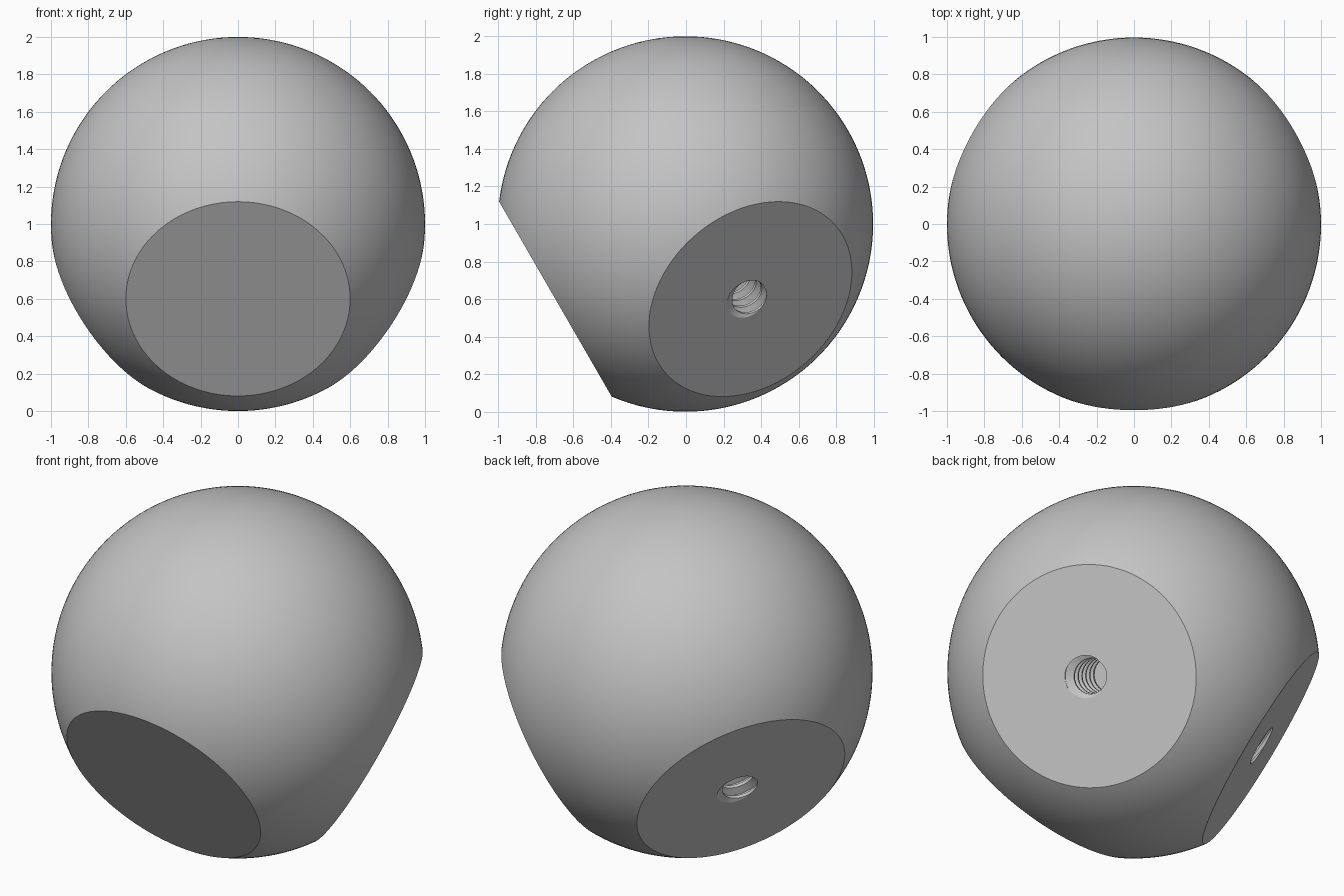
import bpy, bmesh
from math import sin, cos, pi, radians
from mathutils import Vector, Matrix

cube = bpy.data.objects.get("Cube")
if cube:
    bpy.data.objects.remove(cube, do_unlink=True)

CENTRE = Vector((0, -0.003, 1))
FLAT_DIST = 0.8            # distance of each flat from the ball centre
MAJOR, MINOR = 0.138, 0.096
PITCH, DEPTH, STEPS = 0.07, 0.4, 48


def flat_frame(azimuth):
    """Frame on a flat: x right, y up, z outward."""
    a = radians(azimuth)
    normal = Vector((cos(a) * cos(pi / 6), sin(a) * cos(pi / 6), -sin(pi / 6)))
    right = Vector((-sin(a), cos(a), 0))
    up = normal.cross(right)
    frame = Matrix((right, up, normal)).transposed().to_4x4()
    frame.translation = CENTRE + normal * FLAT_DIST
    return frame


def slice_and_fill(bm, point, normal):
    """Remove everything beyond a plane and close the opening."""
    geom = bm.verts[:] + bm.edges[:] + bm.faces[:]
    bmesh.ops.bisect_plane(bm, geom=geom, dist=1e-6, plane_co=point,
                           plane_no=normal, clear_outer=True)
    rim = [e for e in bm.edges if e.is_boundary
           and all(abs((v.co - point).dot(normal)) < 1e-4 for v in e.verts)]
    bmesh.ops.contextual_create(bm, geom=rim)


def make_object(name, bm):
    bmesh.ops.recalc_face_normals(bm, faces=bm.faces[:])
    mesh = bpy.data.meshes.new(name)
    bm.to_mesh(mesh)
    bm.free()
    obj = bpy.data.objects.new(name, mesh)
    bpy.context.collection.objects.link(obj)
    return obj


def threaded_plug(frame):
    """Right-handed threaded rod used to cut a tapped blind hole."""
    bm = bmesh.new()
    profile = [(-0.06, MAJOR), (0.06, MAJOR), (0.38, MINOR), (0.62, MINOR)]
    rows = []
    for i in range(-4 * STEPS, int(DEPTH / PITCH + 3) * STEPS):
        turn = i / STEPS
        angle = pi - 2 * pi * turn
        rows.append([bm.verts.new((r * cos(angle), r * sin(angle), -PITCH * (turn + t)))
                     for t, r in profile])
    # Each ribbon closes onto the start of the next turn
    for i in range(len(rows) - STEPS - 1):
        a = rows[i] + [rows[i + STEPS][0]]
        b = rows[i + 1] + [rows[i + STEPS + 1][0]]
        for j in range(len(profile)):
            bm.faces.new((a[j], b[j], b[j + 1], a[j + 1]))
    slice_and_fill(bm, Vector((0, 0, 0.1)), Vector((0, 0, 1)))
    slice_and_fill(bm, Vector((0, 0, -DEPTH)), Vector((0, 0, -1)))
    bm.transform(frame)
    return make_object("thread_cutter", bm)


# Ball with three flats facing down and outward
frames = [flat_frame(az) for az in (-90, 30, 150)]
bm = bmesh.new()
bmesh.ops.create_uvsphere(bm, u_segments=144, v_segments=72, radius=1,
                          matrix=Matrix.Translation(CENTRE))
for frame in frames:
    slice_and_fill(bm, frame.translation, frame.col[2].to_3d())
ball = make_object("ball_knob", bm)

# Tapped hole in the middle of each flat
bpy.context.view_layer.objects.active = ball
ball.select_set(True)
for frame in frames:
    plug = threaded_plug(frame)
    plug.hide_render = True
    cut = ball.modifiers.new("tapped_hole", 'BOOLEAN')
    cut.operation, cut.solver, cut.object = 'DIFFERENCE', 'EXACT', plug
    bpy.ops.object.modifier_apply(modifier=cut.name)
    bpy.data.objects.remove(plug, do_unlink=True)

# Plain grey finish
grey = bpy.data.materials.new("grey")
grey.use_nodes = True
colour = (0.55, 0.55, 0.55, 1)
grey.diffuse_color = colour
grey.node_tree.nodes["Principled BSDF"].inputs["Base Color"].default_value = colour
ball.data.materials.clear()
ball.data.materials.append(grey)
bpy.ops.object.shade_smooth_by_angle(angle=radians(20))
